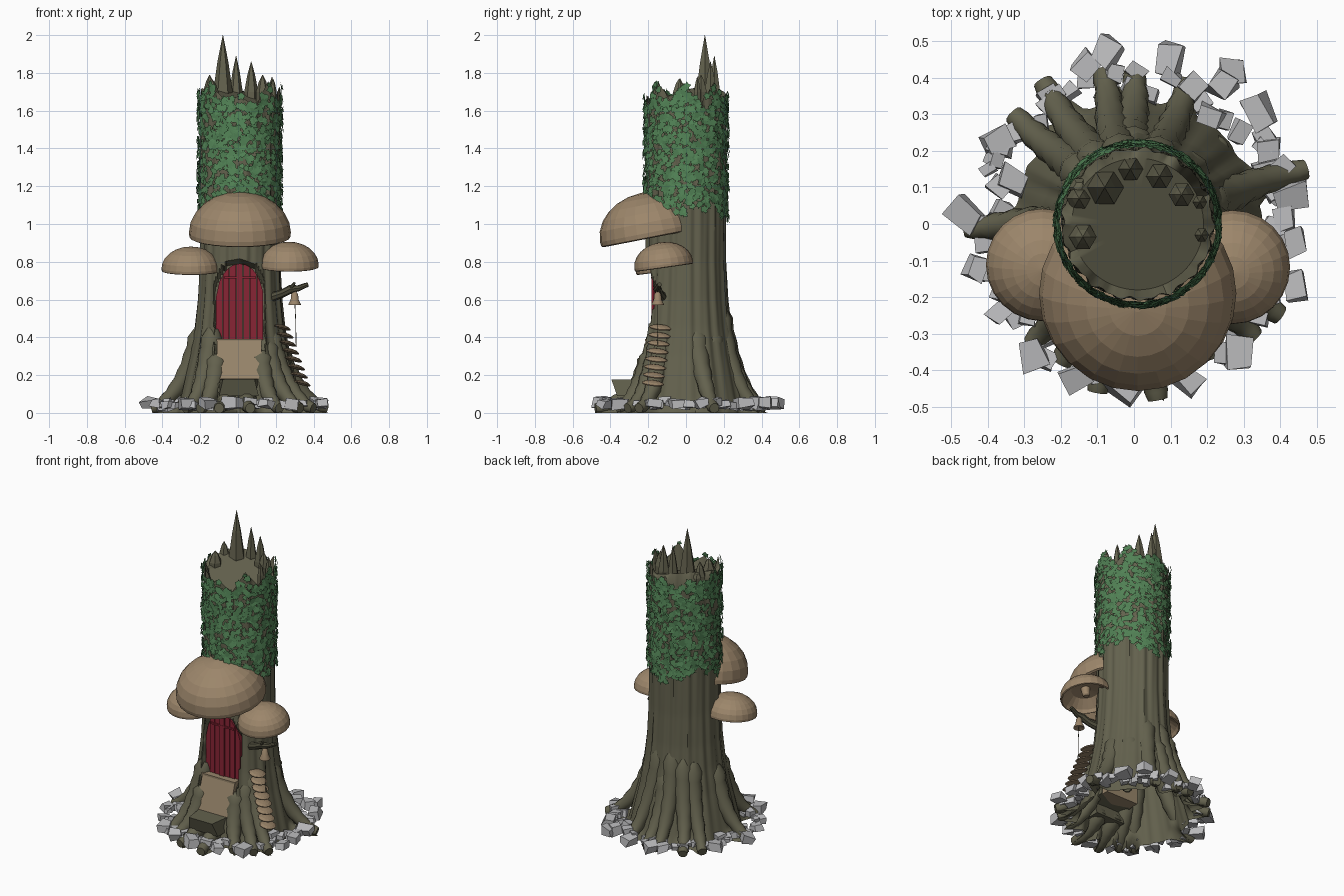
import bpy, bmesh, math, random
from mathutils import Vector, Matrix

random.seed(7)
cube = bpy.data.objects.get("Cube")
if cube:
    bpy.data.objects.remove(cube)


def material(name, rgb):
    m = bpy.data.materials.new(name)
    m.use_nodes = True
    m.diffuse_color = (*rgb, 1)
    m.node_tree.nodes["Principled BSDF"].inputs["Base Color"].default_value = (*rgb, 1)
    return m


bark = material("bark", (0.125, 0.12, 0.075))
dark_bark = material("dark bark", (0.08, 0.075, 0.046))
cap_tan = material("mushroom tan", (0.335, 0.24, 0.147))
leaf_green = material("leaf green", (0.082, 0.22, 0.09))
door_red = material("door red", (0.25, 0.018, 0.035))
step_wood = material("step wood", (0.31, 0.235, 0.145))
stone_grey = material("stone grey", (0.5, 0.5, 0.51))


def finish(name, bm, mat, smooth=None, recalc=True):
    if recalc:
        bmesh.ops.recalc_face_normals(bm, faces=bm.faces[:])
    me = bpy.data.meshes.new(name)
    bm.to_mesh(me)
    bm.free()
    me.materials.append(mat)
    ob = bpy.data.objects.new(name, me)
    bpy.context.collection.objects.link(ob)
    if smooth:
        bpy.ops.object.select_all(action='DESELECT')
        ob.select_set(True)
        bpy.context.view_layer.objects.active = ob
        bpy.ops.object.shade_smooth_by_angle(angle=math.radians(smooth))


def bridge(bm, a, b):
    n = len(a)
    for i in range(n):
        bm.faces.new((a[i], a[(i + 1) % n], b[(i + 1) % n], b[i]))


def skin(bm, rings):
    for a, b in zip(rings, rings[1:]):
        bridge(bm, a, b)
    bm.faces.new(rings[0])
    bm.faces.new(rings[-1])


def circle(r, sides):
    return [(r * math.cos(t), r * math.sin(t)) for t in (2 * math.pi * k / sides for k in range(sides))]


def lathe(bm, profile, segs, matrix):
    skin(bm, [[bm.verts.new(matrix @ Vector((x, y, z))) for x, y in circle(r, segs)] for r, z in profile])


def tube(bm, points, radii, sides=8):
    pts = [Vector(p) for p in points]
    rings = []
    for i, p in enumerate(pts):
        d = pts[min(i + 1, len(pts) - 1)] - pts[max(i - 1, 0)]
        q = d.to_track_quat('Z', 'Y')
        rings.append([bm.verts.new(p + q @ Vector((x, y, 0))) for x, y in circle(radii[i], sides)])
    skin(bm, rings)


def lerp_table(table, x):
    for (x0, y0), (x1, y1) in zip(table, table[1:]):
        if x <= x1:
            return y0 + (y1 - y0) * max(0, x - x0) / (x1 - x0)
    return table[-1][1]


# Trunk: fluted shell, flared foot, door recess, broken rim and slanting top
PROFILE = [(0, .335), (.08, .315), (.2, .287), (.3, .263), (.45, .236), (.6, .22), (.8, .21), (1.8, .205)]
RIM = [1.73, 1.64, 1.75, 1.65, 1.7, 1.63, 1.7, 1.66, 1.72, 1.67, 1.74, 1.65, 1.68, 1.62, 1.75, 1.65]
RIM_TABLE = [(i, h) for i, h in enumerate(RIM + RIM[:1])]
# Each root: tip x, tip y, height where it leaves the trunk
ROOTS = [(-.25, .39, .5), (-.085, .42, .54), (0, .42, .4), (.15, .39, .54), (.24, .22, .42), (.47, .15, .42),
         (.40, -.25, .42), (.33, -.31, .36), (.22, -.36, .3), (.065, -.48, .13), (-.1, -.46, .13),
         (-.2, -.38, .28), (-.28, -.33, .42), (-.46, -.01, .42), (-.33, .30, .48)]
CX = 0.01


def rim_height(t):
    return lerp_table(RIM_TABLE, (t / (2 * math.pi) % 1) * len(RIM))


def trunk_radius(t, z):
    flute = .004 * math.sin(17 * t + z) + .003 * math.sin(29 * t - 2 * z)
    foot = 0
    for x, y, _ in ROOTS:
        d = (t - math.atan2(y, x) + math.pi) % (2 * math.pi) - math.pi
        foot = max(foot, math.exp(-(d / .08) ** 2) * (math.hypot(x, y) - .33))
    return lerp_table(PROFILE, z) + flute + foot * max(0, 1 - z / .08) ** 2


def arch(x, half=.127):
    return .59 + .2 * math.sqrt(max(0, 1 - (x / half) ** 2))


bm = bmesh.new()
SEGS, LEVELS = 128, 72
angles = [2 * math.pi * i / SEGS for i in range(SEGS)]
rings = []
for k in range(LEVELS + 1):
    ring = []
    for t in angles:
        z = (k / LEVELS) ** 1.4 * rim_height(t)
        r = trunk_radius(t, z)
        x, y = r * math.cos(t), r * math.sin(t)
        if abs(x) < .132 and .17 < z < arch(x, .14) + .015:
            y = max(y, -.14)
        ring.append(bm.verts.new((CX + x, y, z)))
    rings.append(ring)
for r in (.18, .1, .004):
    ring = []
    for t in angles:
        x, y = r * math.cos(t), r * math.sin(t)
        ring.append(bm.verts.new((CX + x, y, 1.655 + .3 * y - .3 * x)))
    rings.append(ring)
for a, b in zip(rings, rings[1:]):
    bridge(bm, a, b)
bm.faces.new(rings[-1])
finish("trunk", bm, bark, 40)

# Roots: knobbly tapering tubes running down to the ground
bm = bmesh.new()
for x, y, top in ROOTS:
    t, reach = math.atan2(y, x), math.hypot(x, y)
    start = lerp_table(PROFILE, top) - .045
    pts, radii = [], []
    for i in range(13):
        f = i / 12
        r = start + (reach - start) * f ** 1.3
        w = t + .04 * math.sin(5 * f + 9 * x) * (1 - f)
        pts.append((r * math.cos(w), r * math.sin(w), top * (1 - f) ** 1.6 + .024))
        radii.append((.06 - .032 * f) * (1.07 if i % 2 else .96) * (.6 if i == 0 else 1))
    tube(bm, pts, radii, 10)
for v in bm.verts:
    v.co.z = max(v.co.z, 0)
finish("roots", bm, bark, 50)

# Splinters on the broken top: base position, height, radius
bm = bmesh.new()
for x, y, top, r in [(-.08, .10, 2.0, .052), (-.01, .15, 1.89, .035), (.07, .13, 1.86, .037),
                     (.13, .08, 1.79, .035), (-.15, .07, 1.79, .035), (-.14, -.035, 1.77, .038),
                     (.18, .06, 1.78, .02), (.185, -.03, 1.77, .02), (-.15, .1, 1.73, .028)]:
    tube(bm, [(x, y, 1.58), (x, y, 1.7), (x, y, (1.72 + top) / 2), (x, y, top)], [r, r, r * .55, .001], 6)
finish("splinters", bm, bark)

# Ivy: flat lobed leaves scattered over the upper trunk
bm = bmesh.new()
LEAF = [(0, -.6), (.6, -.5), (.55, .05), (.95, .3), (.4, .45), (0, 1),
        (-.4, .45), (-.95, .3), (-.55, .05), (-.6, -.5)]
for i in range(1800):
    t = random.uniform(0, 2 * math.pi)
    low, high = 1.06 + .03 * math.sin(3 * t) + .02 * math.sin(11 * t), rim_height(t) + .005
    z = random.uniform(low, high)
    r = random.uniform(.214, .228)
    size = random.uniform(.019, .029)
    m = (Matrix.Translation((CX + r * math.cos(t), r * math.sin(t), z)) @ Matrix.Rotation(t + math.pi / 2, 4, 'Z')
         @ Matrix.Rotation(math.pi / 2 + random.uniform(-.28, .1), 4, 'X')
         @ Matrix.Rotation(random.uniform(-.22, .22), 4, 'Y') @ Matrix.Rotation(random.uniform(0, 6.28), 4, 'Z'))
    bm.faces.new([bm.verts.new(m @ Vector((x * size, y * size, 0))) for x, y in LEAF])
finish("ivy", bm, leaf_green, recalc=False)

# Mushroom canopies: faceted domes with hollow undersides
for name, pos, r, h, tilt in [("door_canopy", (.01, -.19, .955), .27, .215, 11),
                              ("right_mushroom", (-.25, -.112, .765), .155, .115, 7),
                              ("left_mushroom", (.27, -.118, .785), .157, .12, 8)]:
    bm = bmesh.new()
    dome = [(r * math.sin(a), h * math.cos(a)) for a in (math.pi / 2 * (k + .15) / 6.15 for k in range(7))]
    under = [(r * .99, -.09 * r), (.94 * r, -.11 * r), (.88 * r, .02 * r), (.55 * r, .3 * r), (.18 * r, .35 * r),
             (.14 * r, .05 * r), (.1 * r, 0)]
    lathe(bm, dome + under, 24, Matrix.Translation(pos) @ Matrix.Rotation(math.radians(tilt), 4, 'X'))
    finish(name, bm, cap_tan)


# Door: upright planks under a rounded arch, set into the trunk, with a cross band
def plate(bm, outline, lift):
    front = [bm.verts.new((CX + x, -.165 - lift, z)) for x, z in outline]
    back = [bm.verts.new((v.co.x, -.135, v.co.z)) for v in front]
    skin(bm, [front, back])


bm = bmesh.new()
PLANKS = 7
for i in range(PLANKS):
    x0 = -.126 + .252 * i / PLANKS
    x1 = x0 + .252 / PLANKS - .003
    tops = [(x, arch(x)) for x in (x1, (x0 + x1) / 2, x0)]
    plate(bm, [(x0, .385), (x1, .385)] + tops, .014 - .004 * abs(i - 3) + .003 * (i % 2))
plate(bm, [(-.085, .712), (.085, .712), (.085, .722), (-.085, .722)], .019)
finish("door", bm, door_red)


def box(bm, lo, hi):
    lo, hi = Vector(lo), Vector(hi)
    m = Matrix.Translation((lo + hi) / 2) @ Matrix.Diagonal((*(hi - lo), 1))
    return bmesh.ops.create_cube(bm, size=1, matrix=m)["verts"]


# Sloping doorstep block with a thin tread, and the flat root shelf below it
bm = bmesh.new()
for v in box(bm, (-.11, -.212, .18), (.125, -.1, .385)):
    if v.co.z < .2 and v.co.y < -.2:
        v.co.y = -.272
box(bm, (-.113, -.216, .38), (.128, -.1, .392))
finish("doorstep", bm, step_wood)
bm = bmesh.new()
for v in box(bm, (-.1, -.395, .09), (.11, -.24, .178)):
    if v.co.z < .12:
        v.co.y += .03
    elif v.co.y < -.3:
        v.co.x *= .8
finish("root_shelf", bm, bark)

# Bracket-fungus steps climbing the left side
bm = bmesh.new()
for i in range(8):
    f = i / 7
    m = (Matrix.Translation((.235 + .105 * f, -.135 - .04 * f, .455 - .295 * f))
         @ Matrix.Rotation(.25, 4, 'Y') @ Matrix.Rotation(-.1, 4, 'X') @ Matrix.Diagonal((.9, 1.15, 1, 1)))
    lathe(bm, [(.012, .01), (.035, .006), (.052, -.002), (.05, -.008), (.012, -.006)], 12, m)
finish("fungus_steps", bm, cap_tan)

# Branch, bell and pull cord
bm = bmesh.new()
tube(bm, [(.17, -.12, .61), (.23, -.14, .63), (.28, -.15, .655), (.32, -.15, .66), (.37, -.14, .68)],
     [.026, .022, .023, .016, .012], 8)
tube(bm, [(.27, -.15, .65), (.29, -.165, .675), (.30, -.17, .69)], [.012, .01, .006], 6)
finish("bell_branch", bm, dark_bark)
bm = bmesh.new()
lathe(bm, [(.006, .08), (.01, .068), (.018, .058), (.021, .03), (.033, .006), (.033, 0), (.005, .01)], 12,
      Matrix.Translation((.30, -.15, .57)))
finish("bell", bm, cap_tan, 35)
bm = bmesh.new()
tube(bm, [(.30, -.15, .6), (.305, -.15, .5), (.308, -.15, .35)], [.002] * 3, 5)
finish("bell_cord", bm, dark_bark)

# Stones: irregular blocks ringed around the foot
bm = bmesh.new()


def stone(x, y, z, s):
    m = (Matrix.Translation((x, y, z)) @ Matrix.Rotation(random.uniform(0, 6.28), 4, 'Z')
         @ Matrix.Rotation(random.uniform(-.3, .3), 4, 'X') @ Matrix.Diagonal((s * random.uniform(1, 1.5), s, s * .8, 1)))
    for v in bmesh.ops.create_cube(bm, size=1, matrix=m)["verts"]:
        v.co += Vector([random.uniform(-.16, .16) * s for _ in range(3)])
        v.co.z = max(v.co.z, .004)


for x, y in [(-.43, -.12), (-.46, .03), (-.37, .23), (-.33, .12), (-.23, .34), (-.13, .43), (-.07, .47), (.1, .45),
             (.24, .38), (.27, .42), (.34, .31), (.37, .2), (.43, .08), (.44, -.05), (.44, -.17),
             (.29, -.35), (.15, -.43), (-.28, -.36), (-.03, -.44), (-.16, -.42)]:
    stone(x, y, .05, random.uniform(.05, .07))
for i in range(64):
    t, r = 2 * math.pi * (i + random.random()) / 64, random.uniform(.35, .44)
    stone(r * math.cos(t), r * math.sin(t), random.uniform(.03, .065), random.uniform(.03, .05))
finish("stones", bm, stone_grey)
